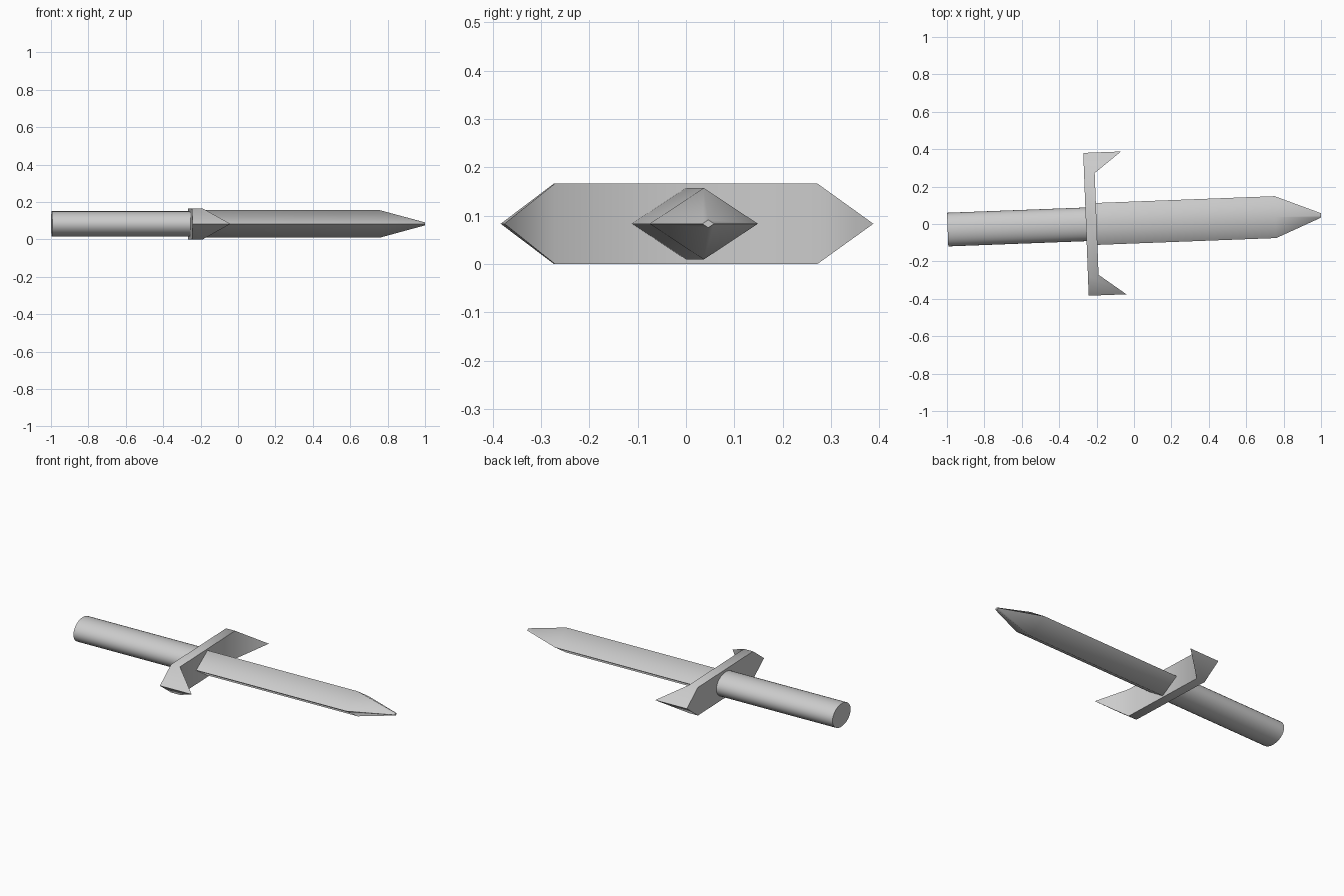
import bpy
import bmesh
import math
from mathutils import Matrix

if "Cube" in bpy.data.objects:
    bpy.data.objects.remove(bpy.data.objects["Cube"], do_unlink=True)

MID = 0.083  # height of the centre line
# The whole sword lies flat, turned slightly about z
POSE = Matrix.Translation((0, 0.008, MID)) @ Matrix.Rotation(0.038, 4, "Z")

grey = bpy.data.materials.new("plain grey")
grey.use_nodes = True
grey.diffuse_color = (0.6, 0.6, 0.6, 1)
grey.node_tree.nodes["Principled BSDF"].inputs["Base Color"].default_value = (0.6, 0.6, 0.6, 1)


def loft(name, sections, smooth_angle):
    """Skin a list of equal-length rings of points and cap both ends."""
    bm = bmesh.new()
    rings = [[bm.verts.new(p) for p in ring] for ring in sections]
    for a, b in zip(rings, rings[1:]):
        for i in range(len(a)):
            j = (i + 1) % len(a)
            bm.faces.new((a[i], a[j], b[j], b[i]))
    bm.faces.new(rings[0])
    bm.faces.new(rings[-1])
    bmesh.ops.recalc_face_normals(bm, faces=bm.faces)
    mesh = bpy.data.meshes.new(name)
    bm.to_mesh(mesh)
    bm.free()
    mesh.materials.append(grey)
    obj = bpy.data.objects.new(name, mesh)
    bpy.context.collection.objects.link(obj)
    obj.matrix_world = POSE
    bpy.ops.object.select_all(action="DESELECT")
    obj.select_set(True)
    bpy.context.view_layer.objects.active = obj
    bpy.ops.object.shade_smooth_by_angle(angle=math.radians(smooth_angle))
    return obj


def oval(x, width, height, sides):
    """Ring of points across the sword; four sides give a diamond."""
    turns = [2 * math.pi * i / sides for i in range(sides)]
    return [(x, width * math.cos(t), height * math.sin(t)) for t in turns]


# Round grip, slightly flattened
loft("grip", [oval(-0.997, 0.09, 0.068, 32), oval(-0.23, 0.09, 0.068, 32)], 40)

# Diamond-section blade with a tapered point
loft("blade", [oval(-0.22, 0.112, 0.074, 4),
               oval(0.757, 0.112, 0.074, 4),
               oval(1.0, 0.012, 0.008, 4)], 70)


# Crossguard: flat hexagonal plate whose end points sweep forward
def guard_ring(x, tip_x):
    ring = []
    for s in (1, -1):
        ring += [(x, s * 0.272, -s * MID), (tip_x, s * 0.382, 0), (x, s * 0.272, s * MID)]
    return ring


guard = loft("crossguard", [guard_ring(-0.257, -0.257), guard_ring(-0.2, -0.055)], 60)

# Split the bent front face into a flat middle and two swept wing faces
bm = bmesh.new()
bm.from_mesh(guard.data)
front = [f for f in bm.faces if len(f.verts) == 6 and f.calc_center_median().x > -0.2]
for side in (1, -1):
    corners = [v for v in bm.verts if abs(v.co.x + 0.2) < 0.001 and v.co.y * side > 0.2]
    bmesh.ops.connect_verts(bm, verts=corners)
bm.to_mesh(guard.data)
bm.free()
